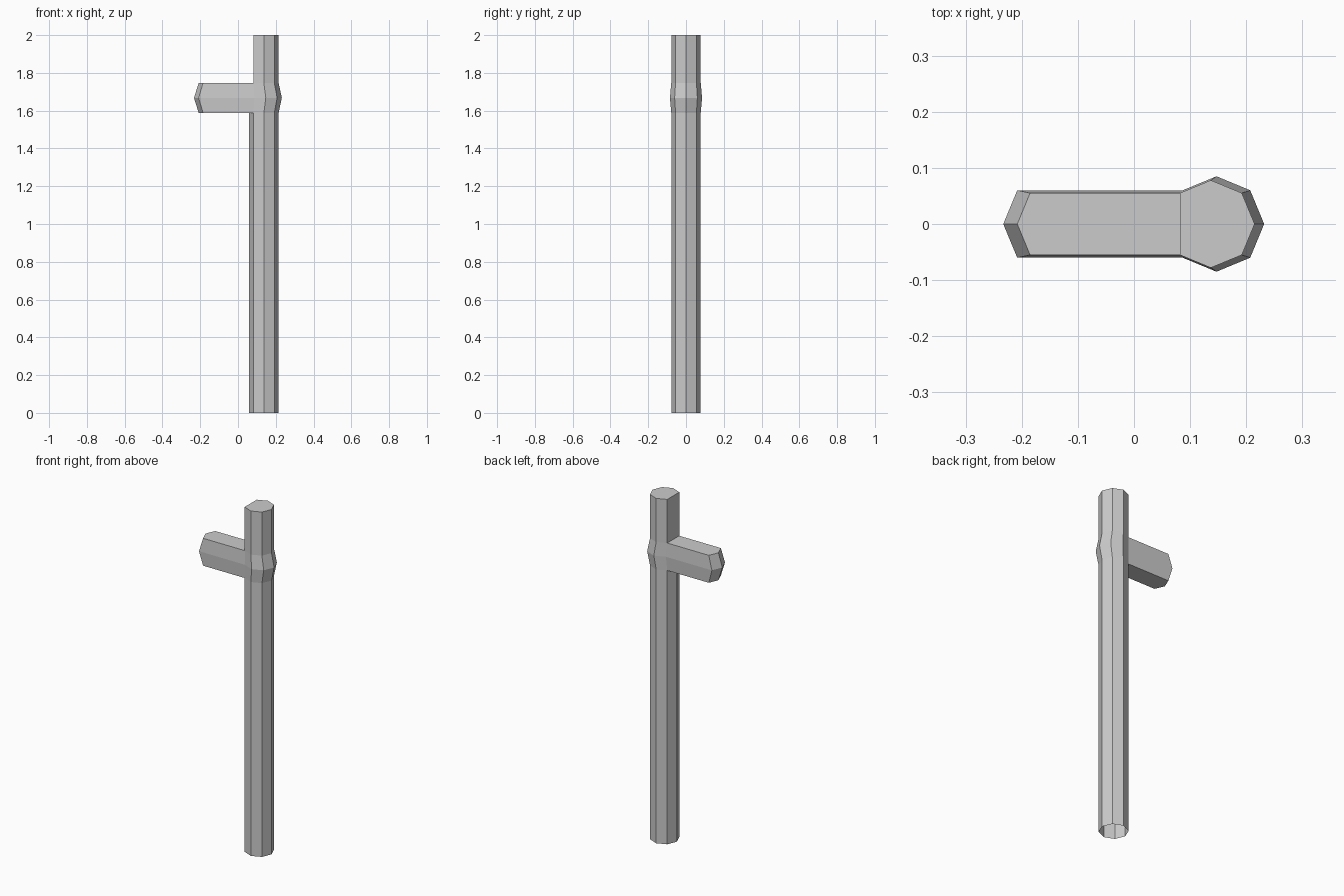
import bpy, bmesh
from math import cos, sin, tau

if "Cube" in bpy.data.objects:
    bpy.data.objects.remove(bpy.data.objects["Cube"])

SIDES = 8
bm = bmesh.new()


def ring(z, cx, r):
    return [bm.verts.new((cx + r * cos(tau * i / SIDES), r * sin(tau * i / SIDES), z))
            for i in range(SIDES)]


def tip(loop, dx):
    # Copy of the three left-hand corners (3, 4, 5), slid out along the arm
    return [bm.verts.new((loop[i].co.x + dx, loop[i].co.y, loop[i].co.z)) for i in (3, 4, 5)]


# Post: octagonal rings, swelling at arm height
base = ring(0, 0.137, 0.078)
low = ring(1.588, 0.137, 0.078)
mid = ring(1.668, 0.147, 0.085)
high = ring(1.747, 0.137, 0.078)
top = ring(2.0, 0.137, 0.078)
loops = [base, low, mid, high, top]

# Post sides: the two left-hand panels exist only below the arm
for a, b in zip(loops, loops[1:]):
    for i in range(SIDES):
        if i in (3, 4) and a is not base:
            continue
        j = (i + 1) % SIDES
        bm.faces.new((a[i], a[j], b[j], b[i]))

# Flat panel above the arm, and the top cap (the bottom stays open)
bm.faces.new((high[3], high[5], top[5], top[3]))
bm.faces.new([v for i, v in enumerate(top) if i != 4])

# Arm: sides, underside, upper side and pointed end
tips = [tip(low, -0.267), tip(mid, -0.295), tip(high, -0.267)]
for (a, ta), (b, tb) in (((low, tips[0]), (mid, tips[1])), ((mid, tips[1]), (high, tips[2]))):
    for corner, t in ((3, 0), (5, 2)):
        bm.faces.new((a[corner], ta[t], tb[t], b[corner]))
    for t in (0, 1):
        bm.faces.new((ta[t], ta[t + 1], tb[t + 1], tb[t]))
bm.faces.new((low[3], low[4], low[5], *reversed(tips[0])))
bm.faces.new((high[3], high[5], *reversed(tips[2])))

# Tidy up
bmesh.ops.delete(bm, geom=[v for v in bm.verts if not v.link_faces], context='VERTS')
bmesh.ops.recalc_face_normals(bm, faces=bm.faces[:])

mesh = bpy.data.meshes.new("post_with_arm")
bm.to_mesh(mesh)
bm.free()
bpy.context.collection.objects.link(bpy.data.objects.new("post_with_arm", mesh))
